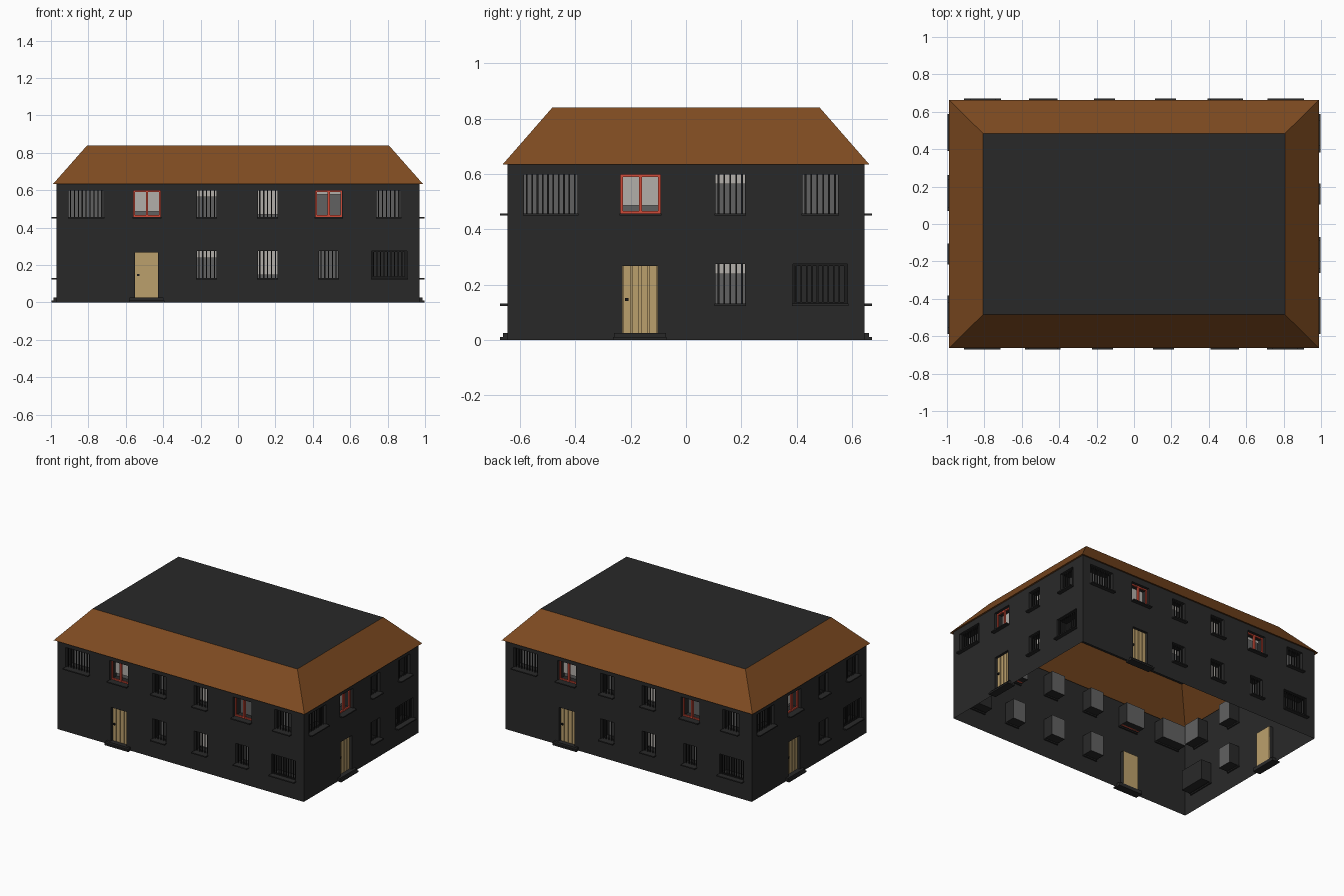
import bpy, bmesh
from math import pi
from mathutils import Matrix

if "Cube" in bpy.data.objects:
    bpy.data.objects.remove(bpy.data.objects["Cube"])

WX, WY, WH = 0.97, 0.645, 0.64      # wall half sizes and height
UP, LOW = (0.457, 0.598), (0.131, 0.274)


def material(name, rgb):
    m = bpy.data.materials.new(name)
    m.diffuse_color = (*rgb, 1)
    m.use_nodes = True
    m.node_tree.nodes["Principled BSDF"].inputs["Base Color"].default_value = m.diffuse_color
    return m


DARK = material("dark_wall", (0.022, 0.022, 0.022))
BLACK = material("dark_iron", (0.012, 0.012, 0.012))
TILE = material("roof_tile", (0.21, 0.07, 0.015))
WOOD = material("door_wood", (0.5, 0.35, 0.15))
RED = material("red_frame", (0.62, 0.07, 0.04))
GREY = material("pane_grey", (0.12, 0.12, 0.12))
PALE = material("blind_pale", (0.45, 0.43, 0.40))


def finish(name, bm, mat, rot=0.0):
    bm.transform(Matrix.Rotation(rot, 4, 'Z'))
    me = bpy.data.meshes.new(name)
    bm.to_mesh(me)
    bm.free()
    me.materials.append(mat)
    ob = bpy.data.objects.new(name, me)
    bpy.context.collection.objects.link(ob)
    return ob


def add_box(bm, x0, x1, y0, y1, z0, z1):
    m = Matrix.Translation(((x0 + x1) / 2, (y0 + y1) / 2, (z0 + z1) / 2))
    m = m @ Matrix.Diagonal((x1 - x0, y1 - y0, z1 - z0, 1))
    bmesh.ops.create_cube(bm, size=1, matrix=m)


def add_quad(bm, *pts):
    bm.faces.new([bm.verts.new(p) for p in pts])


def boxes(name, mat, rot, items):
    bm = bmesh.new()
    for b in items:
        add_box(bm, *b)
    finish(name, bm, mat, rot)


def wall(side, half, dist, rot, openings):
    """Sheet with rectangular holes, facing -y before rotation."""
    us = sorted({-half, half, *[v for o in openings for v in o[1:3]]})
    zs = sorted({0, WH, *[v for o in openings for v in o[3:5]]})
    bm = bmesh.new()
    for u0, u1 in zip(us, us[1:]):
        for z0, z1 in zip(zs, zs[1:]):
            cu, cz = (u0 + u1) / 2, (z0 + z1) / 2
            if not any(o[1] < cu < o[2] and o[3] < cz < o[4] for o in openings):
                add_quad(bm, (u0, -dist, z0), (u1, -dist, z0), (u1, -dist, z1), (u0, -dist, z1))
    bmesh.ops.remove_doubles(bm, verts=bm.verts, dist=1e-5)
    finish(side + "_wall", bm, DARK, rot)


def reveal(name, rot, y, u0, u1, z0, z1, depth):
    """Four sides of an opening."""
    bm = bmesh.new()
    c = [(u0, z0), (u0, z1), (u1, z1), (u1, z0)]
    for a, b in zip(c, c[1:] + c[:1]):
        add_quad(bm, (a[0], y, a[1]), (b[0], y, b[1]), (b[0], y + depth, b[1]), (a[0], y + depth, a[1]))
    bmesh.ops.remove_doubles(bm, verts=bm.verts, dist=1e-5)
    finish(name, bm, DARK, rot)


def frame(u0, u1, z0, z1, y0, y1, t):
    return [(u0, u0 + t, y0, y1, z0, z1), (u1 - t, u1, y0, y1, z0, z1),
            (u0, u1, y0, y1, z0, z0 + t), (u0, u1, y0, y1, z1 - t, z1)]


def window(side, rot, y, o):
    kind, u0, u1, z0, z1, blind = o
    depth = 0.08
    reveal(side + "_window_reveal", rot, y, u0, u1, z0, z1, depth)
    bm = bmesh.new()
    add_quad(bm, (u0, y + depth, z0), (u1, y + depth, z0), (u1, y + depth, z1), (u0, y + depth, z1))
    finish(side + "_window_back", bm, DARK if kind == "dark" else GREY, rot)
    # projecting sill
    boxes(side + "_sill", DARK, rot, [(u0 - .004, u1 + .004, y - .027, y + .01, z0 - .008, z0)])
    # pale blind, drawn part of the way down
    if blind:
        bm = bmesh.new()
        zb, yb = z1 - (z1 - z0) * blind, y + .065
        add_quad(bm, (u0, yb, zb), (u1, yb, zb), (u1, yb, z1), (u0, yb, z1))
        finish(side + "_blind", bm, PALE, rot)
    if kind == "red":
        # double casement frame
        m = (u0 + u1) / 2
        parts = frame(u0, u1, z0, z1, y + .02, y + .032, .009)
        parts.append((m - .006, m + .006, y + .018, y + .032, z0, z1))
        boxes(side + "_casement", RED, rot, parts)
    else:
        # vertical iron bars
        n = max(5, round((u1 - u0) / 0.02))
        step = (u1 - u0) / n
        bars = [(u0 + (i + .5) * step - .003, u0 + (i + .5) * step + .003,
                 y + .015, y + .021, z0, z1) for i in range(n)]
        if kind == "dark":
            bars += frame(u0, u1, z0, z1, y + .012, y + .022, .006)
        boxes(side + "_bars", BLACK, rot, bars)


def door(side, rot, y, o):
    _, u0, u1, z0, z1, _ = o
    reveal(side + "_door_reveal", rot, y, u0, u1, z0, z1, .03)
    # plank door with backing board and latch
    w = (u1 - u0) / 4
    boxes(side + "_door_planks", WOOD, rot,
          [(u0 + i * w + .003, u0 + (i + 1) * w - .003, y + .018, y + .026, z0, z1) for i in range(4)])
    boxes(side + "_door_board", WOOD, rot, [(u0, u1, y + .024, y + .03, z0, z1)])
    boxes(side + "_latch", BLACK, rot, [(u0 + .01, u0 + .023, y + .01, y + .02, .14, .152)])
    # two entrance steps
    boxes(side + "_steps", DARK, rot, [(u0 - .033, u1 + .033, y - .027, y + .03, 0, .011),
                                       (u0 - .03, u1 + .03, y - .016, y + .03, .011, .025)])


# openings: kind, left, right, bottom, top, fraction covered by the blind
LONG = [("bars", -.906, -.718, *UP, 0), ("red", -.56, -.414, *UP, .8),
        ("bars", -.22, -.115, *UP, .25), ("bars", .106, .211, *UP, .9),
        ("red", .414, .557, *UP, .15), ("bars", .741, .87, *UP, 0),
        ("door", -.55, -.427, .025, .267, 0), ("bars", -.22, -.115, *LOW, .25),
        ("bars", .106, .211, *LOW, .9), ("bars", .433, .535, *LOW, 0),
        ("dark", .714, .904, *LOW, 0)]
SHORT = [("bars", -.585, -.393, *UP, 0), ("red", -.237, -.092, *UP, .8),
         ("bars", .107, .213, *UP, .25), ("bars", .421, .549, *UP, 0),
         ("door", -.23, -.103, .025, .267, 0), ("bars", .107, .213, *LOW, .25),
         ("dark", .387, .583, *LOW, 0)]

# the plan repeats under a half turn
for side, k, half, dist, openings in (("front", 0, WX, WY, LONG), ("right", 1, WY, WX, SHORT),
                                      ("back", 2, WX, WY, LONG), ("left", 3, WY, WX, SHORT)):
    rot = k * pi / 2
    wall(side, half, dist, rot, openings)
    for o in openings:
        (door if o[0] == "door" else window)(side, rot, -dist, o)


# hipped roof skirt with a narrow soffit
def ring(bm, x, y, z):
    return [bm.verts.new((a * x, b * y, z)) for a, b in ((-1, -1), (1, -1), (1, 1), (-1, 1))]


bm = bmesh.new()
rings = [ring(bm, WX, WY, WH), ring(bm, .988, .663, .634), ring(bm, .806, .483, .84)]
for a, b in zip(rings, rings[1:]):
    for i in range(4):
        j = (i + 1) % 4
        bm.faces.new((a[i], a[j], b[j], b[i]))
finish("roof_slopes", bm, TILE)

# flat roof deck
bm = bmesh.new()
bm.faces.new(ring(bm, .806, .483, .84))
finish("roof_deck", bm, DARK)
